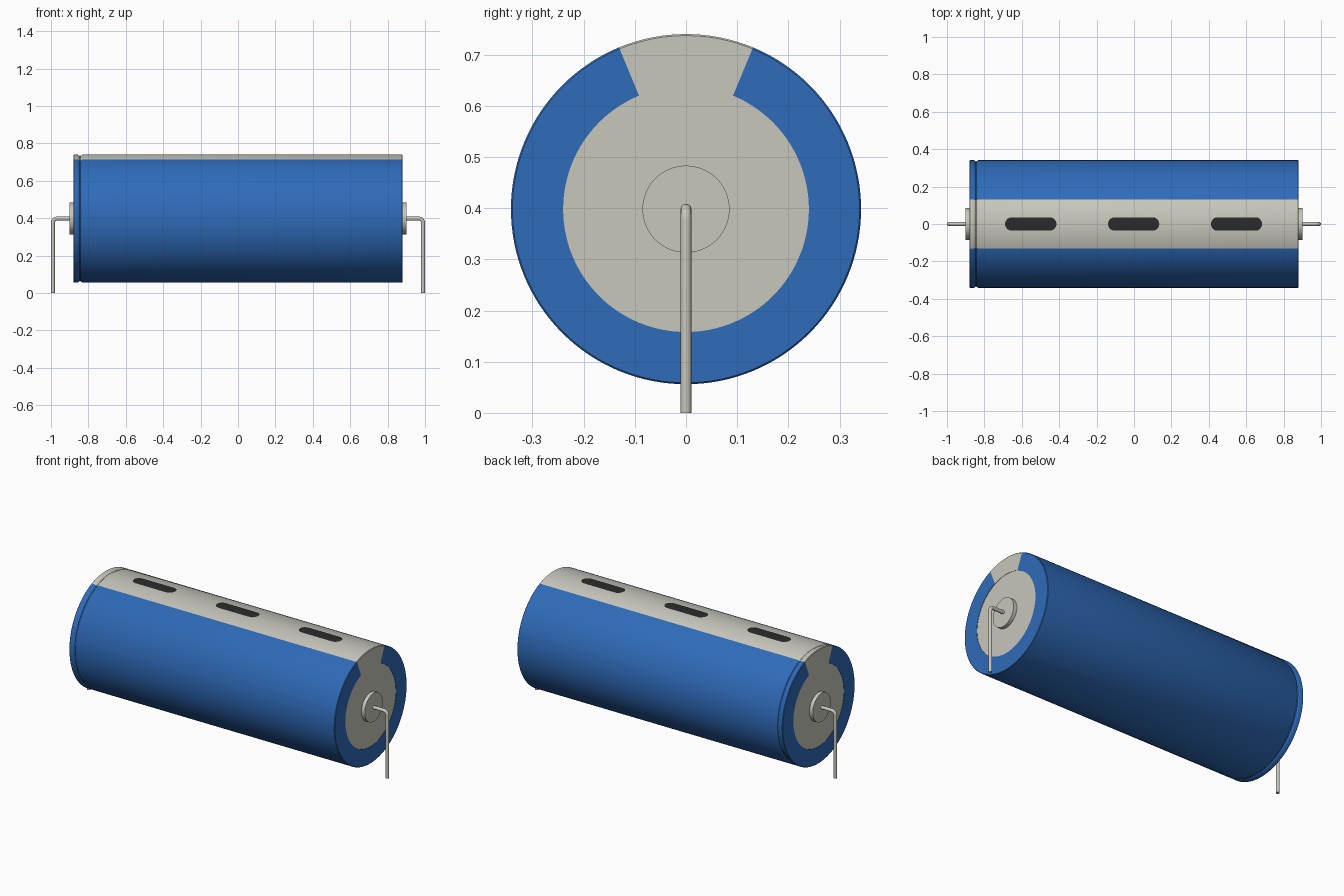
import bpy, bmesh, math

cube = bpy.data.objects.get("Cube")
if cube:
    bpy.data.objects.remove(cube, do_unlink=True)

AXIS_Z = 0.398      # height of the can's axis
R = 0.342           # sleeve radius
HALF = 0.88         # half length of the can
SEG = 128


def material(name, rgb, rough=0.5):
    m = bpy.data.materials.new(name)
    m.use_nodes = True
    m.diffuse_color = (*rgb, 1)
    bsdf = m.node_tree.nodes["Principled BSDF"]
    bsdf.inputs["Base Color"].default_value = (*rgb, 1)
    bsdf.inputs["Roughness"].default_value = rough
    return m


blue = material("sleeve blue", (0.028, 0.145, 0.48))
grey = material("warm light grey", (0.58, 0.57, 0.505))
dark = material("marking black", (0.024, 0.024, 0.024))


def finish(bm, name, mats):
    bmesh.ops.remove_doubles(bm, verts=bm.verts, dist=1e-5)
    bmesh.ops.recalc_face_normals(bm, faces=bm.faces)
    me = bpy.data.meshes.new(name)
    bm.to_mesh(me)
    bm.free()
    for m in mats:
        me.materials.append(m)
    ob = bpy.data.objects.new(name, me)
    bpy.context.collection.objects.link(ob)
    return smooth(ob)


def smooth(ob):
    bpy.ops.object.select_all(action='DESELECT')
    ob.select_set(True)
    bpy.context.view_layer.objects.active = ob
    bpy.ops.object.shade_smooth_by_angle(angle=math.radians(35))
    return ob


def lathe(name, profile, mats, rule=None):
    """Revolve (x, radius) points about the can's axis."""
    bm = bmesh.new()
    rings = []
    for i in range(SEG):
        a = 2 * math.pi * i / SEG
        rings.append([bm.verts.new((x, r * math.sin(a), AXIS_Z + r * math.cos(a)))
                      for x, r in profile])
    for i in range(SEG):
        p, q = rings[i], rings[(i + 1) % SEG]
        for j in range(len(profile) - 1):
            f = bm.faces.new((p[j], p[j + 1], q[j + 1], q[j]))
            if rule:
                f.material_index = rule(360 * (i + 0.5) / SEG)
    return finish(bm, name, mats)


# Shrink sleeve with a rolled groove near one end and a grey stripe on top
lathe("sleeve", [
    (-HALF + 0.003, 0.24), (-HALF, 0.24), (-HALF, R - 0.003), (-HALF + 0.003, R),
    (-0.858, R), (-0.852, R - 0.003), (-0.847, R - 0.007), (-0.842, R - 0.007),
    (-0.837, R - 0.003), (-0.831, R),
    (HALF - 0.003, R), (HALF, R - 0.003), (HALF, 0.24), (HALF - 0.003, 0.24)],
    [blue, grey], lambda deg: 1 if deg < 22.5 or deg > 337.5 else 0)

for s, side in ((1, "left"), (-1, "right")):
    # End cap disc
    lathe(side + "_end_cap", [(s * (HALF - 0.002), 0.0), (s * (HALF - 0.002), 0.2405)], [grey])
    # Raised terminal boss
    lathe(side + "_terminal_boss", [
        (s * (HALF - 0.005), 0.085), (s * 0.9, 0.085), (s * 0.9, 0.0)], [grey])

    # Bent wire lead
    wire, bend = 0.0105, 0.022
    x_end = 1 - wire
    path = [(0.89, AXIS_Z)]
    for k in range(9):
        a = math.pi / 2 * k / 8
        path.append((x_end - bend + bend * math.sin(a), AXIS_Z - bend + bend * math.cos(a)))
    path.append((x_end, 0.0))
    cu = bpy.data.curves.new(side + "_lead", 'CURVE')
    cu.dimensions = '3D'
    cu.bevel_depth = wire
    cu.bevel_resolution = 5
    cu.use_fill_caps = True
    sp = cu.splines.new('POLY')
    sp.points.add(len(path) - 1)
    for pt, (x, z) in zip(sp.points, path):
        pt.co = (s * x, 0, z, 1)
    cu.materials.append(grey)
    lead = bpy.data.objects.new(side + "_lead", cu)
    bpy.context.collection.objects.link(lead)
    bpy.ops.object.select_all(action='DESELECT')
    lead.select_set(True)
    bpy.context.view_layer.objects.active = lead
    bpy.ops.object.convert(target='MESH')
    smooth(bpy.context.view_layer.objects.active)


# Rounded dark dashes along the stripe, curved to follow the sleeve
def dash(name, cx, half_len=0.137, half_w=0.036, lift=0.0015):
    n = 8
    cols = []
    for k in range(n + 1):
        a = math.pi / 2 * k / n
        cols.append((half_len - half_w + half_w * math.sin(a),
                     max(half_w * math.cos(a), 0.003)))
    cols = [(-x, w) for x, w in reversed(cols)] + cols
    bm = bmesh.new()
    rows = []
    for x, w in cols:
        row = []
        for t in range(-4, 5):
            y = w * t / 4
            row.append(bm.verts.new((cx + x, y, AXIS_Z + math.sqrt((R + lift) ** 2 - y * y))))
        rows.append(row)
    for p, q in zip(rows, rows[1:]):
        for j in range(8):
            bm.faces.new((p[j], q[j], q[j + 1], p[j + 1]))
    ob = finish(bm, name, [dark])
    # keep the open patch facing outward
    if ob.data.polygons[0].normal.z < 0:
        ob.data.flip_normals()


for i, cx in enumerate((-0.552, -0.002, 0.548)):
    dash("stripe_dash_%d" % (i + 1), cx)
